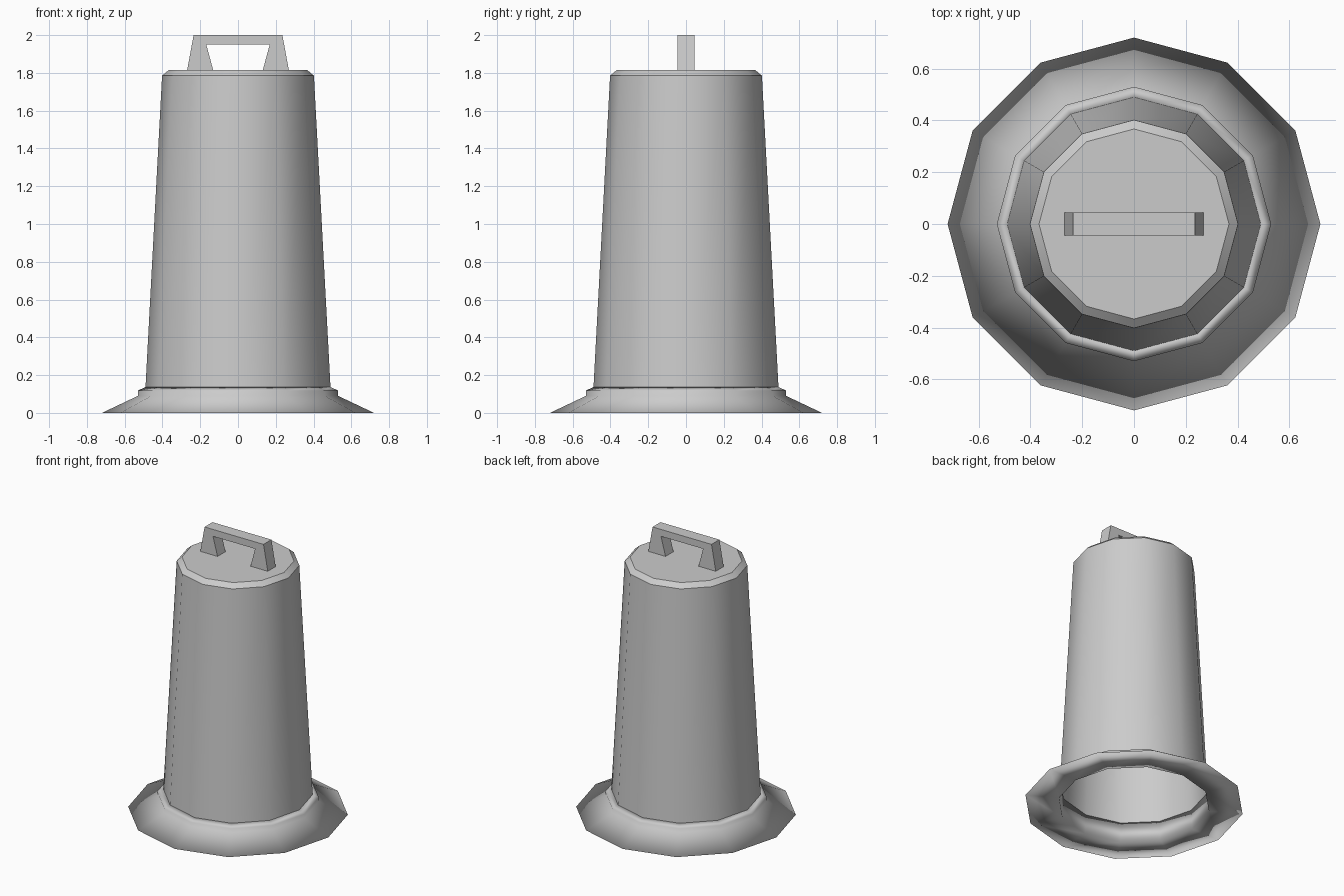
import bpy, bmesh, math

if "Cube" in bpy.data.objects:
    bpy.data.objects.remove(bpy.data.objects["Cube"])

SIDES = 12


def finish(name, bm, smooth_angle=None):
    bmesh.ops.recalc_face_normals(bm, faces=bm.faces)
    me = bpy.data.meshes.new(name)
    bm.to_mesh(me)
    bm.free()
    ob = bpy.data.objects.new(name, me)
    bpy.context.collection.objects.link(ob)
    if smooth_angle is not None:
        bpy.ops.object.select_all(action='DESELECT')
        ob.select_set(True)
        bpy.context.view_layer.objects.active = ob
        bpy.ops.object.shade_smooth_by_angle(angle=math.radians(smooth_angle))
    return ob


def lathe(name, profile, smooth_angle, closed=False, cap=False):
    """Revolve (radius, z) points into a 12-sided surface."""
    bm = bmesh.new()
    rings = []
    for r, z in profile:
        rings.append([bm.verts.new((r * math.cos(2 * math.pi * i / SIDES),
                                    r * math.sin(2 * math.pi * i / SIDES), z))
                      for i in range(SIDES)])
    pairs = list(zip(rings, rings[1:]))
    if closed:
        pairs.append((rings[-1], rings[0]))
    for a, b in pairs:
        for i in range(SIDES):
            j = (i + 1) % SIDES
            bm.faces.new((a[i], a[j], b[j], b[i]))
    if cap:
        bm.faces.new(rings[-1])
    return finish(name, bm, smooth_angle)


# Tapered hollow body, open below, with a chamfered flat top
lathe("body", [(0.497, 0), (0.402, 1.785), (0.367, 1.815)], 40, cap=True)

# Flared base skirt with a small collar hugging the body
lathe("base_skirt", [(0.497, 0), (0.72, 0), (0.53, 0.09), (0.53, 0.118),
                     (0.488, 0.138)], 180, closed=True)

# Handle: half outline mirrored, extruded along y
half = [(0.27, 1.81), (0.235, 2.0), (0.168, 1.95), (0.13, 1.81)]
bm = bmesh.new()
outer = [half[0], half[1], (-half[1][0], 2.0), (-half[0][0], 1.81)]
inner = [half[3], half[2], (-half[2][0], 1.95), (-half[3][0], 1.81)]
front, back = ([[bm.verts.new((x, y, z)) for x, z in line]
                for line in (outer, inner)] for y in (-0.045, 0.045))
for i in range(3):
    for o, n in (front, back):
        bm.faces.new((o[i], o[i + 1], n[i + 1], n[i]))
    for a, b in zip(front, back):
        bm.faces.new((a[i], a[i + 1], b[i + 1], b[i]))
for i in (0, 3):
    bm.faces.new((front[0][i], front[1][i], back[1][i], back[0][i]))
finish("handle", bm)
